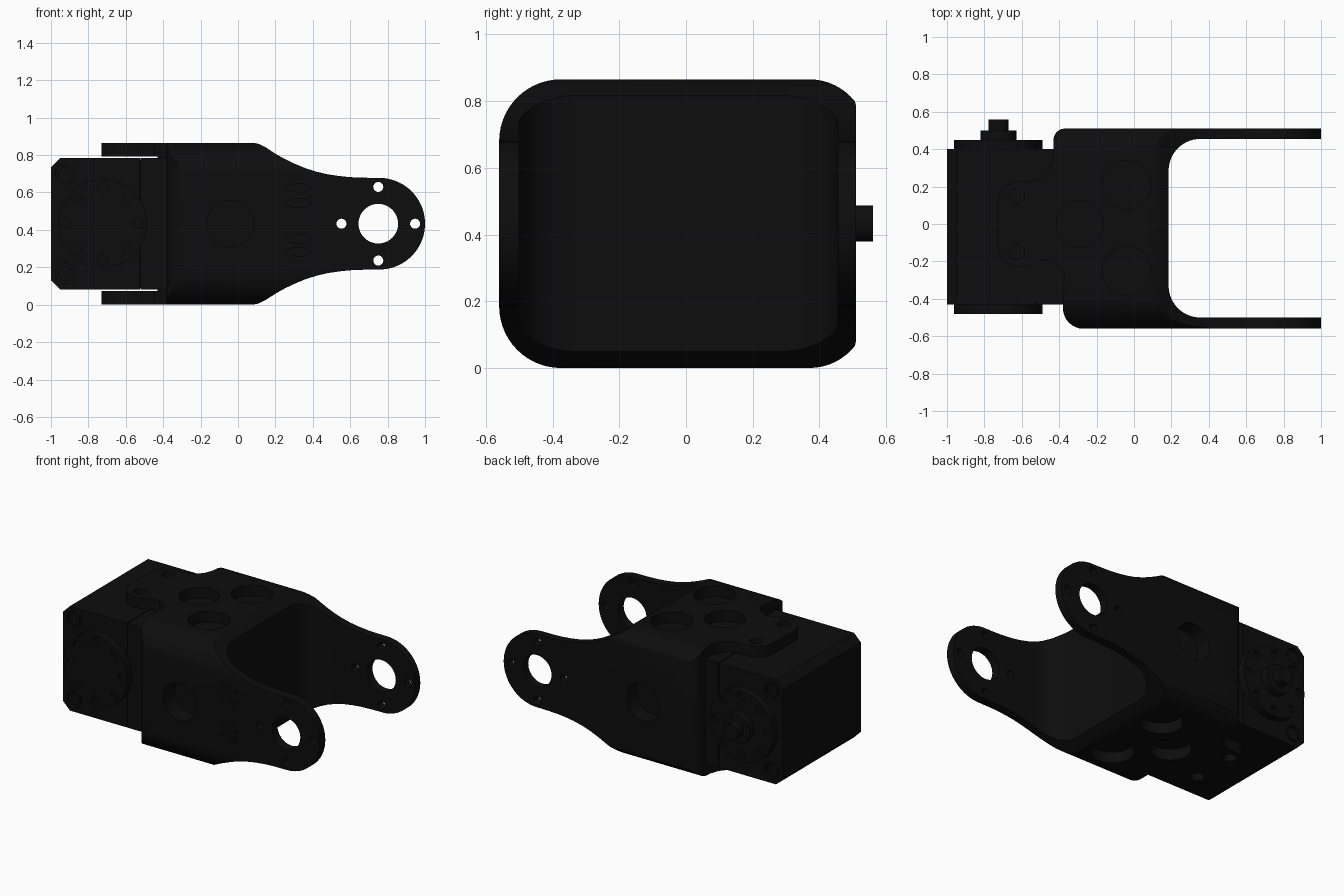
import bpy, bmesh
from math import sin, cos, pi, radians

if "Cube" in bpy.data.objects:
    bpy.data.objects.remove(bpy.data.objects["Cube"])

ZC = 0.433      # mid height of the whole link
black = bpy.data.materials.new("black_plastic")
black.diffuse_color = (0.004, 0.004, 0.004, 1)
black.use_nodes = True
black.node_tree.nodes["Principled BSDF"].inputs["Base Color"].default_value = black.diffuse_color


def arc(cx, cy, r, a0, a1, n=14):
    return [(cx + r * cos(radians(a0 + (a1 - a0) * i / n)),
             cy + r * sin(radians(a0 + (a1 - a0) * i / n))) for i in range(n + 1)]


def prism(name, pts, axis, lo, hi):
    """Extrude a 2D outline along an axis: x->(y,z), y->(x,z), z->(x,y)."""
    place = {'x': lambda p, t: (t, p[0], p[1]),
             'y': lambda p, t: (p[0], t, p[1]),
             'z': lambda p, t: (p[0], p[1], t)}[axis]
    bm = bmesh.new()
    a = [bm.verts.new(place(p, lo)) for p in pts]
    b = [bm.verts.new(place(p, hi)) for p in pts]
    bm.faces.new(a)
    bm.faces.new(b[::-1])
    for i in range(len(pts)):
        j = (i + 1) % len(pts)
        bm.faces.new((a[i], b[i], b[j], a[j]))
    bmesh.ops.recalc_face_normals(bm, faces=bm.faces)
    me = bpy.data.meshes.new(name)
    bm.to_mesh(me)
    bm.free()
    me.materials.append(black)
    ob = bpy.data.objects.new(name, me)
    bpy.context.collection.objects.link(ob)
    return ob


def disc(name, cx, cy, r, axis, lo, hi, n=40, squash=1.0):
    pts = [(cx + r * cos(2 * pi * i / n), cy + squash * r * sin(2 * pi * i / n)) for i in range(n)]
    return prism(name, pts, axis, lo, hi)


def box(name, x0, x1, y0, y1, z0, z1):
    return prism(name, [(x0, y0), (x1, y0), (x1, y1), (x0, y1)], 'z', z0, z1)


def boolean(ob, tools, op):
    for t in tools:
        m = ob.modifiers.new("cut", 'BOOLEAN')
        m.operation, m.solver, m.object = op, 'EXACT', t
        t.hide_render = True
    dg = bpy.context.evaluated_depsgraph_get()
    me = bpy.data.meshes.new_from_object(ob.evaluated_get(dg))
    ob.modifiers.clear()
    ob.data = me
    for t in tools:
        bpy.data.objects.remove(t)


# Bracket: side outline x plan outline x rounded cross-section
half = [(-0.74, .433), (0.08, .433), (0.11, .427), (0.15, .407), (0.2, .374), (0.25, .346),
        (0.3, .322), (0.36, .297), (0.42, .278), (0.48, .264), (0.54, .255), (0.6, .249), (0.67, .246)]
half += arc(0.755, 0, 0.245, 90, 0, 24)
side = [(x, ZC + z) for x, z in half] + [(x, ZC - z) for x, z in half[-2::-1]]
bracket = prism("bracket", side, 'y', -0.7, 0.7)

plan = ([(1.1, 0.51)] + arc(-0.37, 0.45, 0.06, 90, 180, 8)
        + [(-0.43, 0.36), (-0.45, 0.30), (-0.49, 0.25), (-0.54, 0.23)]
        + arc(-0.61, 0.11, 0.12, 90, 180, 8) + arc(-0.61, -0.11, 0.12, 180, 270, 8)
        + [(-0.56, -0.225), (-0.51, -0.20), (-0.45, -0.19), (-0.40, -0.22), (-0.37, -0.27), (-0.38, -0.34)]
        + arc(-0.27, -0.45, 0.11, 180, 270, 8)
        + [(1.1, -0.56), (1.1, -0.5)] + arc(0.355, -0.33, 0.17, 270, 180)
        + arc(0.355, 0.285, 0.17, 180, 90) + [(1.1, 0.455)])
plan_tool = prism("plan_tool", plan, 'z', -0.2, 1.1)

section = ([(0.51, 0.085)] + [(0.51, 0.785)] + arc(0.37, 0.692, 0.173, 38, 90, 8)
           + arc(-0.375, 0.68, 0.185, 90, 180) + arc(-0.375, 0.185, 0.185, 180, 270)
           + arc(0.37, 0.173, 0.173, 270, 322, 8))
section_tool = prism("section_tool", section, 'x', -1.2, 1.2)
boolean(bracket, [plan_tool, section_tool], 'INTERSECT')

# Motor cavity, plate holes, side holes and arm bolt circle
cuts = [box("cavity", -1.5, 0.13, -0.435, 0.405, 0.074, 0.793)]
for x, y, r in [(-0.04, 0.21, .13), (-0.29, 0, .125), (-0.04, -0.25, .13), (-0.625, 0.15, .04), (-0.625, -0.15, .04)]:
    cuts.append(disc("plate_hole", x, y, r, 'z', -0.2, 1.1))
cuts.append(disc("side_hole", -0.04, ZC, 0.125, 'y', -0.7, 0.7))
cuts.append(disc("arm_bore", 0.75, ZC, 0.106, 'y', -0.7, 0.7))
for i in range(4):
    cuts.append(disc("arm_bolt_hole", 0.75 + .197 * cos(i * pi / 2), ZC + .197 * sin(i * pi / 2),
                     0.027, 'y', -0.7, 0.7, 20))
for dz in (-.15, -.08, .11, .19):
    cuts.append(disc("slot", 0.325, ZC + dz, 0.065, 'y', -0.7, -0.54, 24, 0.35))
boolean(bracket, cuts, 'DIFFERENCE')

# Motor case: chamfered rear half and front half hidden in the bracket
c = 0.05
rear = prism("motor_rear_case", [(-1 + c, .082), (-0.525, .082), (-0.525, .785), (-1 + c, .785),
                                 (-1, .785 - c), (-1, .082 + c)], 'y', -0.43, 0.40)
front = box("motor_front_case", -0.52, 0.125, -0.43, 0.40, 0.082, 0.785)
spine = box("motor_core", -0.56, -0.5, -0.42, 0.39, 0.09, 0.777)

# Corner screw recesses in the motor case
recess = [disc("recess", -0.92, ZC + s * 0.268, 0.055, 'y', lo, hi, 24)
          for s in (-1, 1) for lo, hi in ((-0.5, -0.41), (0.38, 0.5))]
boolean(rear, recess, 'DIFFERENCE')
parts = [bracket, rear, front, spine]
for s in (-1, 1):
    parts.append(disc("case_screw", -0.92, ZC + s * 0.268, 0.04, 'y', -0.425, 0.395, 24))

# Output horns on both faces with rings of screw holes
for name, lo, hi, cl, ch in (("front_horn", -0.48, -0.42, -0.6, -0.46), ("back_horn", 0.39, 0.45, 0.43, 0.6)):
    horn = disc(name, -0.725, ZC, 0.237, 'y', lo, hi, 56)
    boolean(horn, [disc("horn_hole", -0.725 + .195 * cos(i * pi / 4), ZC + .195 * sin(i * pi / 4),
                        0.026, 'y', cl, ch, 16) for i in range(8)], 'DIFFERENCE')
    parts.append(horn)
parts.append(disc("shaft_collar", -0.725, ZC, 0.097, 'y', 0.44, 0.50))
parts.append(disc("shaft_tip", -0.725, ZC, 0.054, 'y', 0.49, 0.56, 28))

bpy.ops.object.select_all(action='DESELECT')
for p in parts:
    p.select_set(True)
bpy.context.view_layer.objects.active = bracket
bpy.ops.object.shade_smooth_by_angle(angle=radians(30))
